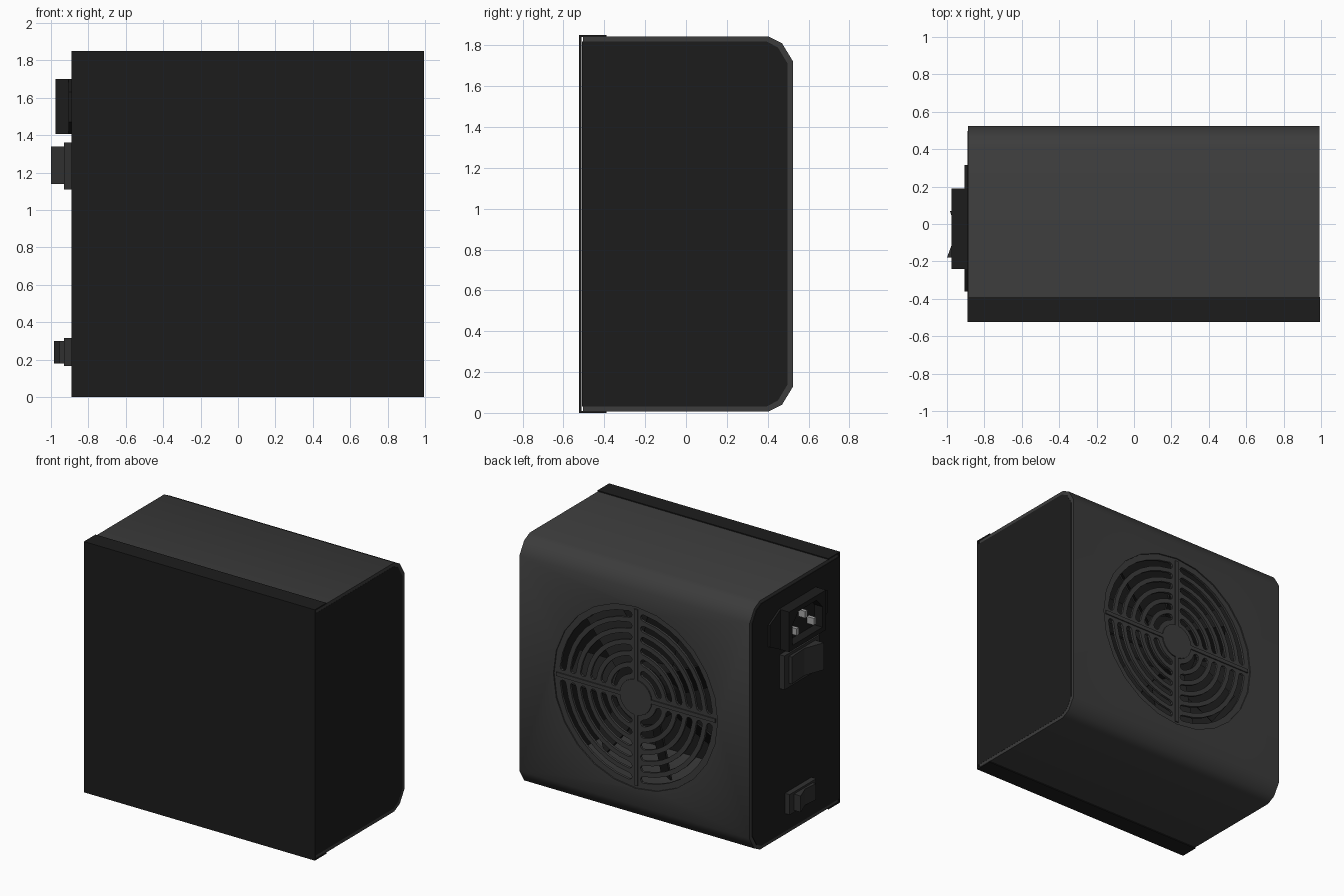
import bpy, bmesh
from math import sin, cos, pi, asin, radians
from mathutils import Matrix

if "Cube" in bpy.data.objects:
    bpy.data.objects.remove(bpy.data.objects["Cube"])


def material(name, v):
    m = bpy.data.materials.new(name)
    m.diffuse_color = (v, v, v, 1)
    m.use_nodes = True
    m.node_tree.nodes["Principled BSDF"].inputs["Base Color"].default_value = m.diffuse_color
    return m


GREY = material("cover_grey", 0.045)
DARK = material("panel_black", 0.012)
SWITCH = material("switch_grey", 0.03)
METAL = material("pin_metal", 0.4)


def add_prism(bm, pts, axis, a, b):
    """Extrude a 2D outline along an axis: x uses (y,z), y uses (x,z), z uses (x,y)."""
    def place(p, t):
        return {"x": (t, p[0], p[1]), "y": (p[0], t, p[1]), "z": (p[0], p[1], t)}[axis]
    lo = [bm.verts.new(place(p, a)) for p in pts]
    hi = [bm.verts.new(place(p, b)) for p in pts]
    n = len(pts)
    bm.faces.new(lo)
    bm.faces.new(hi[::-1])
    for i in range(n):
        j = (i + 1) % n
        bm.faces.new((lo[i], hi[i], hi[j], lo[j]))


def finish(bm, name, mat=None):
    bmesh.ops.recalc_face_normals(bm, faces=bm.faces[:])
    me = bpy.data.meshes.new(name)
    bm.to_mesh(me)
    bm.free()
    ob = bpy.data.objects.new(name, me)
    bpy.context.collection.objects.link(ob)
    if mat:
        me.materials.append(mat)
    return ob


def prism(name, pts, axis, a, b, mat=None):
    bm = bmesh.new()
    add_prism(bm, pts, axis, a, b)
    return finish(bm, name, mat)


def rect(u0, u1, v0, v1):
    return [(u0, v0), (u1, v0), (u1, v1), (u0, v1)]


def circle(cx, cz, r, n):
    return [(cx + r * cos(2 * pi * i / n), cz + r * sin(2 * pi * i / n)) for i in range(n)]


def cut(ob, cutter):
    cutter.hide_render = True
    bpy.context.view_layer.objects.active = ob
    m = ob.modifiers.new("cut", "BOOLEAN")
    m.operation, m.solver, m.object = "DIFFERENCE", "EXACT", cutter
    bpy.ops.object.modifier_apply(modifier=m.name)
    bpy.data.objects.remove(cutter)


MID = 0.925                      # half height
FX, FZ, FR = 0.045, MID, 0.67    # fan opening


def mirrored(half):
    """Upper half profile (y, height above middle) mirrored below."""
    return [(y, MID + h) for y, h in half] + [(y, MID - h) for y, h in reversed(half)]


# Cover: U shaped sheet with rounded back corners
outer = mirrored([(-0.505, 0.918), (0.405, 0.918), (0.47, 0.885), (0.525, 0.795)])
inner = mirrored([(-0.505, 0.893), (0.395, 0.893), (0.45, 0.865), (0.498, 0.785)])
cover = prism("cover", outer + inner[::-1], "x", -0.887, 0.992, GREY)
cut(cover, prism("opening_cutter", circle(FX, FZ, FR, 24), "y", 0.45, 0.6))

# Front panel with lips folded over the top and bottom
front = mirrored([(-0.39, 0.925), (-0.525, 0.925)])
front_in = mirrored([(-0.39, 0.915), (-0.512, 0.915)])
prism("front_panel", front + front_in[::-1], "x", -0.89, 0.995, DARK)

# End panels
for name, a, b in (("left_end_panel", -0.891, -0.865), ("right_end_panel", 0.97, 0.993)):
    prism(name, [(y - 0.005 if y < 0 else y, z) for y, z in inner], "x", a, b, DARK)

# Fan grille: disc with rounded arc slots in four quadrants
grille = prism("fan_grille", circle(FX, FZ, FR, 24), "y", 0.498, 0.516, GREY)
bm = bmesh.new()
w = 0.024
for i in range(6):
    r = 0.19 + 0.082 * i
    off = asin((0.034 + w) / r)
    for q in range(4):
        a0, a1 = q * pi / 2 + off, (q + 1) * pi / 2 - off
        pts = []
        for k in range(9):
            a = a0 + (a1 - a0) * k / 8
            pts.append(((r + w) * cos(a), (r + w) * sin(a)))
        for k in range(1, 4):
            t = a1 + pi * k / 4
            pts.append((r * cos(a1) + w * cos(t), r * sin(a1) + w * sin(t)))
        for k in range(9):
            a = a1 + (a0 - a1) * k / 8
            pts.append(((r - w) * cos(a), (r - w) * sin(a)))
        for k in range(1, 4):
            t = a0 + pi + pi * k / 4
            pts.append((r * cos(a0) + w * cos(t), r * sin(a0) + w * sin(t)))
        add_prism(bm, [(FX + x, FZ + z) for x, z in pts], "y", 0.45, 0.56)
cut(grille, finish(bm, "slot_cutter"))

# Raised hub, spokes and rim of the grille
prism("grille_hub", circle(FX, FZ, 0.13, 20), "y", 0.51, 0.524, GREY)
bm = bmesh.new()
for s in (-1, 1):
    u0, u1 = sorted((s * 0.12, s * 0.65))
    add_prism(bm, rect(FX + u0, FX + u1, FZ - 0.014, FZ + 0.014), "y", 0.51, 0.524)
    add_prism(bm, rect(FX - 0.014, FX + 0.014, FZ + u0, FZ + u1), "y", 0.51, 0.524)
finish(bm, "grille_spokes", GREY)

# Fan behind the grille
prism("fan_hub", circle(FX, FZ, 0.22, 24), "y", 0.26, 0.46, DARK)
bm = bmesh.new()
for i in range(7):
    blade = bmesh.ops.create_cube(bm, size=1)["verts"]
    bmesh.ops.scale(bm, vec=(0.42, 0.012, 0.24), verts=blade)
    bmesh.ops.rotate(bm, matrix=Matrix.Rotation(radians(38), 3, "X"), verts=blade)
    bmesh.ops.translate(bm, vec=(0.41, 0, 0), verts=blade)
    bmesh.ops.rotate(bm, matrix=Matrix.Rotation(2 * pi * i / 7, 3, "Y"), verts=blade)
    bmesh.ops.translate(bm, vec=(FX, 0.36, FZ), verts=blade)
finish(bm, "fan_blades", DARK)

# Power inlet: pointed flange, hollow socket and three pins
CY = -0.025
flange = [(-0.36, 1.47), (-0.24, 1.405), (0.19, 1.405), (0.315, 1.47),
          (0.315, 1.63), (0.19, 1.70), (-0.24, 1.70), (-0.36, 1.63)]
prism("inlet_flange", flange, "x", -0.905, -0.885, DARK)
socket = prism("inlet_socket", rect(-0.24, 0.19, 1.405, 1.70), "x", -0.975, -0.9, DARK)
hole = [(-0.2, 1.44), (0.15, 1.44), (0.15, 1.59), (0.08, 1.665), (-0.13, 1.665), (-0.2, 1.59)]
cut(socket, prism("socket_cutter", hole, "x", -1.1, -0.908))
bm = bmesh.new()
for y, z in ((CY, 1.60), (CY - 0.1, 1.51), (CY + 0.1, 1.51)):
    add_prism(bm, rect(y - 0.013, y + 0.013, z - 0.025, z + 0.025), "x", -0.965, -0.9)
finish(bm, "inlet_pins", METAL)

# Rocker switches: frame plus wedge shaped rocker
prism("power_switch_frame", rect(-0.23, 0.18, 1.11, 1.36), "x", -0.93, -0.885, SWITCH)
prism("power_switch_rocker",
      [(-0.92, 0.13), (-0.955, 0.13), (-0.945, -0.03), (-1.0, -0.18), (-0.92, -0.18)],
      "z", 1.14, 1.34, SWITCH)
prism("small_switch_frame", rect(-0.19, 0.12, 0.165, 0.315), "x", -0.93, -0.885, SWITCH)
prism("small_switch_rocker",
      [(-0.92, 0.07), (-0.985, 0.07), (-0.945, -0.04), (-0.955, -0.15), (-0.92, -0.15)],
      "z", 0.18, 0.30, SWITCH)

# Soft shading on the rounded cover corners
bpy.ops.object.select_all(action="DESELECT")
cover.select_set(True)
bpy.context.view_layer.objects.active = cover
bpy.ops.object.shade_smooth_by_angle(angle=radians(38))
